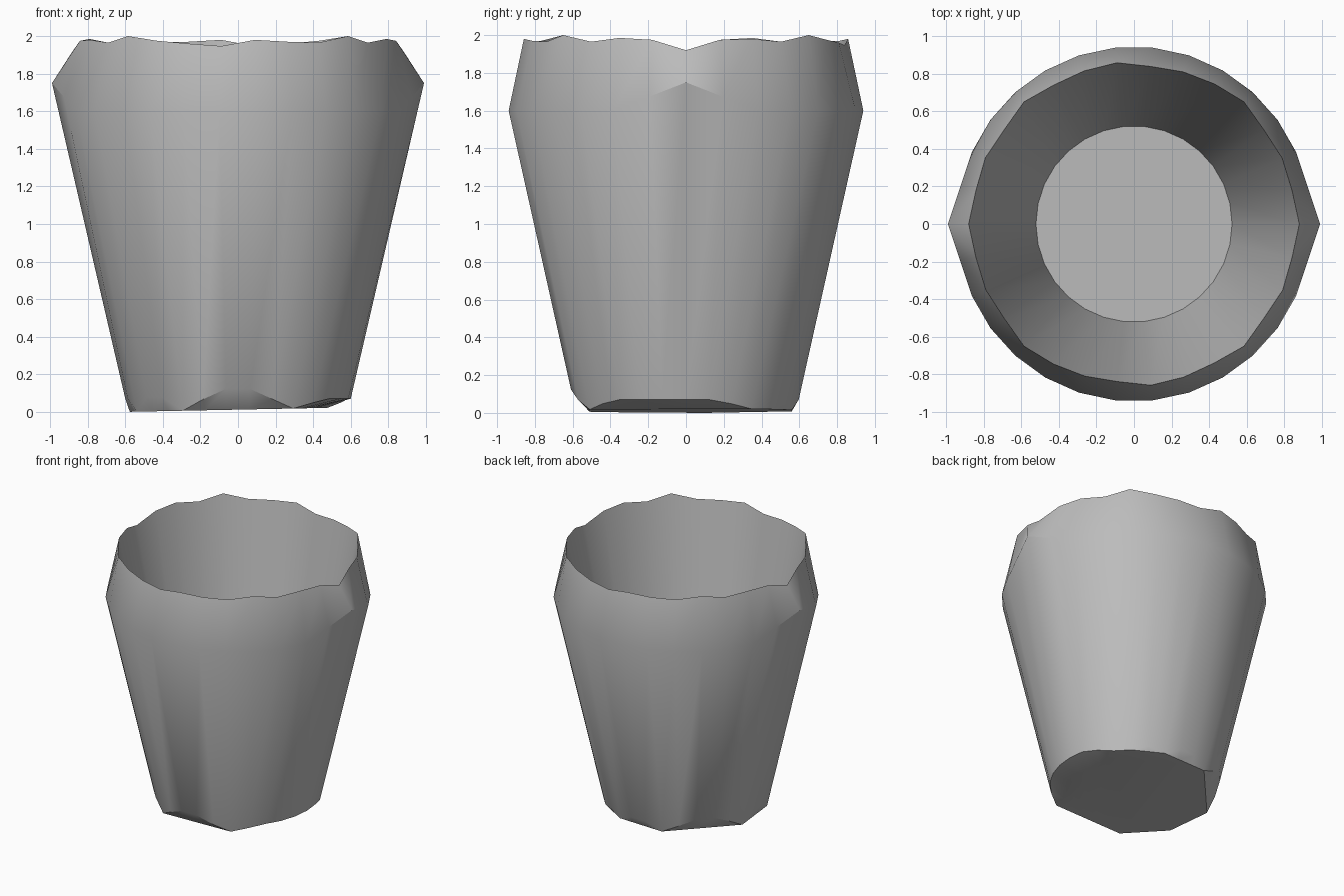
import bpy
import bmesh
import math

old = bpy.data.objects.get("Cube")
if old:
    bpy.data.objects.remove(old, do_unlink=True)

SIDES = 30
HALF = SIDES // 2


def polar(i, r, z):
    a = math.tau * i / SIDES
    return (r * math.cos(a), r * math.sin(a), z)


def mix(a, b, t):
    return tuple(p + (q - p) * t for p, q in zip(a, b))


def wall_radius(z):
    return 0.6 + 0.225 * (z - 0.07)


# Uneven rim heights, repeated on the opposite half; low spots lean inwards
rim_z = [1.92, 1.975, 1.98, 1.965, 2.0, 1.975, 1.96, 1.947,
         1.98, 1.97, 1.965, 2.0, 1.965, 1.985, 1.975]
rim = []
for i in range(SIDES):
    z = rim_z[i % HALF]
    r = 0.88 if i % HALF == 0 else 0.86 + 0.6 * (z - 1.975)
    rim.append(polar(i, r, z))

# Widest ring, pulled out to a raised point on each side
wide = [polar(i, 0.944, 1.6) for i in range(SIDES)]
for tip in (0, HALF):
    wide[tip] = polar(tip, 0.99, 1.75)
    for step in (-1, 1):
        wide[tip + step] = mix(wide[tip], wide[tip + 2 * step], 0.5)

# Foot: a few corners joined by straight cuts, with chipped wall above each cut
corners = [3, 4, 6, 9, 14, 17, 20, 25]
chips = [0.03, 0.05, 0.1, 0.15, 0.1, 0.11, 0.15, 0.07]
foot, base = [None] * SIDES, [None] * SIDES
for k, start in enumerate(corners):
    end = corners[(k + 1) % len(corners)]
    span = (end - start) % SIDES
    a, b = (polar(c, wall_radius(0.02), 0.012) for c in (start, end))
    for n in range(span):
        t = n / span
        rise = min(1, (2.5 if span > 6 else 1) * (1 - abs(2 * t - 1)))
        z = 0.012 + (chips[k] - 0.012) * rise
        i = (start + n) % SIDES
        x, y, low = mix(a, b, t)
        tilt = 0.02 * x
        base[i] = (x, y, low + tilt)
        foot[i] = polar(i, wall_radius(z), z) if n else base[i]

floor = [polar(i, 0.522, 0.2) for i in range(SIDES)]

# Cup shell, from the base up the outside, over the rim and down to the floor
bm = bmesh.new()
rings = [[bm.verts.new(p) for p in ring]
         for ring in (base, foot, wide, rim, floor)]
for level, (low, high) in enumerate(zip(rings, rings[1:])):
    for i in range(SIDES):
        j = (i + 1) % SIDES
        if level == 2 and i % HALF == 0:
            bm.faces.new((low[i], low[j], high[j]))
            bm.faces.new((low[i], high[j], high[i]))
        elif level == 2 and j % HALF == 0:
            bm.faces.new((low[i], low[j], high[i]))
            bm.faces.new((low[j], high[j], high[i]))
        else:
            bm.faces.new((low[i], low[j], high[j], high[i]))
bm.faces.new(rings[0][::-1])
bm.faces.new(rings[-1])
bmesh.ops.remove_doubles(bm, verts=bm.verts, dist=0.0005)
bmesh.ops.recalc_face_normals(bm, faces=bm.faces)

mesh = bpy.data.meshes.new("cup")
bm.to_mesh(mesh)
bm.free()
cup = bpy.data.objects.new("cup", mesh)
bpy.context.collection.objects.link(cup)

# Plain grey finish
grey = bpy.data.materials.new("light_grey")
grey.use_nodes = True
colour = (0.5, 0.5, 0.5, 1)
grey.diffuse_color = colour
grey.node_tree.nodes["Principled BSDF"].inputs["Base Color"].default_value = colour
mesh.materials.append(grey)

bpy.ops.object.select_all(action="DESELECT")
cup.select_set(True)
bpy.context.view_layer.objects.active = cup
bpy.ops.object.shade_smooth_by_angle(angle=math.radians(30))
